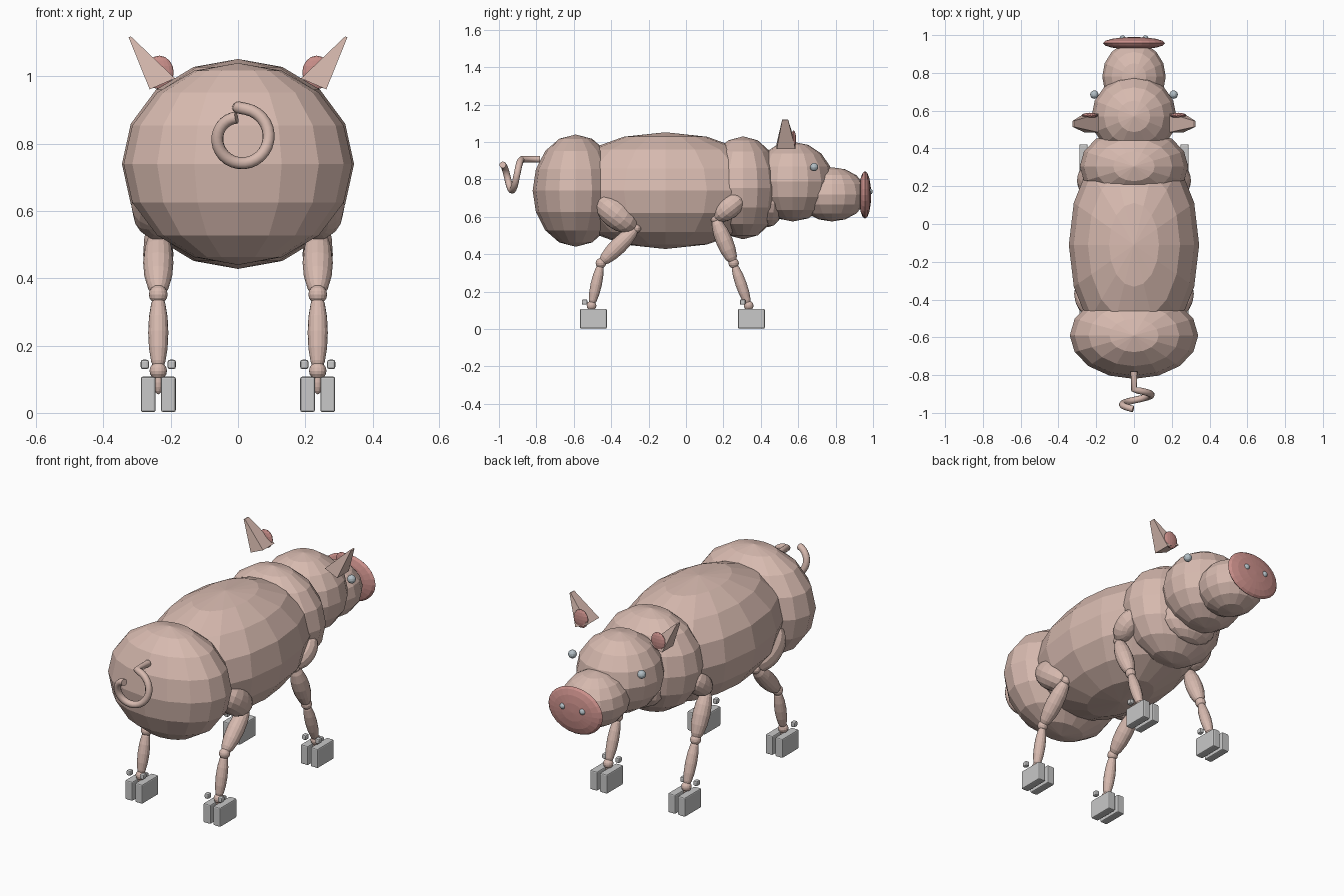
import bpy, bmesh, math
from mathutils import Vector, Matrix

if "Cube" in bpy.data.objects:
    bpy.data.objects.remove(bpy.data.objects["Cube"])


def material(name, rgb):
    m = bpy.data.materials.new(name)
    m.diffuse_color = (*rgb, 1)
    m.use_nodes = True
    m.node_tree.nodes["Principled BSDF"].inputs["Base Color"].default_value = m.diffuse_color
    return m


SKIN = material("skin", (0.68, 0.49, 0.43))
PINK = material("snout_pink", (0.58, 0.27, 0.25))
HOOF = material("hoof_grey", (0.58, 0.58, 0.58))
EYE = material("eye_grey", (0.45, 0.52, 0.56))


def add(name, bm, mat):
    mesh = bpy.data.meshes.new(name)
    bmesh.ops.recalc_face_normals(bm, faces=bm.faces)
    bm.to_mesh(mesh)
    bm.free()
    mesh.materials.append(mat)
    ob = bpy.data.objects.new(name, mesh)
    bpy.context.collection.objects.link(ob)
    return ob


def ball(name, loc, radii, mat=SKIN, rot=None, seg=16, rings=8):
    bm = bmesh.new()
    m = Matrix.Translation(loc) @ (rot or Matrix()) @ Matrix.Diagonal((*radii, 1))
    bmesh.ops.create_uvsphere(bm, u_segments=seg, v_segments=rings, radius=1, matrix=m)
    return add(name, bm, mat)


def limb(name, a, b, r):
    # stretched ball reaching from joint a to joint b
    a, b = Vector(a), Vector(b)
    rot = (b - a).to_track_quat('Z', 'Y').to_matrix().to_4x4()
    return ball(name, (a + b) / 2, (r, r, (b - a).length / 2 + 0.008), SKIN, rot)


def block(name, loc, size, mat, bevel):
    bm = bmesh.new()
    m = Matrix.Translation(loc) @ Matrix.Diagonal((*size, 1))
    bmesh.ops.create_cube(bm, size=1, matrix=m)
    bmesh.ops.bevel(bm, geom=bm.edges[:], offset=bevel, segments=2,
                    profile=0.5, affect='EDGES')
    return add(name, bm, mat)


# trunk and head
ball("body", (0, -0.11, 0.74), (0.345, 0.58, 0.312))
ball("rump", (0, -0.59, 0.74), (0.34, 0.23, 0.30))
ball("shoulders", (0, 0.305, 0.755), (0.287, 0.205, 0.275))
ball("throat", (0, 0.44, 0.67), (0.17, 0.08, 0.125))
ball("head", (0, 0.57, 0.788), (0.225, 0.217, 0.213))
ball("snout", (0, 0.78, 0.72), (0.168, 0.185, 0.145))

# snout disc, a flattened ball with its poles front and back
ball("snout_disc", (0, 0.957, 0.717), (0.165, 0.127, 0.033), PINK,
     Matrix.Rotation(math.radians(90), 4, 'X'), 24, 8)


def ear(name, s):
    # tapered rectangular wedge leaning outwards
    base, tip = Vector((s * 0.225, 0.535, 0.978)), Vector((s * 0.322, 0.53, 1.118))
    across = Vector((s * -0.8, 0, 0.35))
    bm = bmesh.new()
    loops = []
    for c, w, h in ((base, 0.047, 0.05), (tip, 0.004, 0.016)):
        loops.append([bm.verts.new(c + across * w * i + Vector((0, h * j, 0)))
                      for i, j in ((1, 1), (1, -1), (-1, -1), (-1, 1))])
    lo, hi = loops
    bm.faces.new(lo)
    bm.faces.new(hi)
    for k in range(4):
        n = (k + 1) % 4
        bm.faces.new((lo[k], lo[n], hi[n], hi[k]))
    add(name, bm, SKIN)


# hip/shoulder centre, its radii and tilt, then joints as (y, z), and hoof centre y
LEGS = {
    "rear": ((-0.37, 0.615), (0.08, 0.13, 0.08), -38,
             ((-0.265, 0.54), (-0.455, 0.352), (-0.505, 0.125)), -0.495),
    "front": ((0.23, 0.65), (0.065, 0.10, 0.06), 38,
              ((0.155, 0.59), (0.255, 0.352), (0.335, 0.125)), 0.35),
}

for side, s in (("left", -1), ("right", 1)):
    # face details
    ear(f"ear_{side}", s)
    ball(f"inner_ear_{side}", (s * 0.234, 0.575, 1.012), (0.043, 0.014, 0.05), PINK)
    ball(f"eye_{side}", (s * 0.21, 0.685, 0.866), (0.022,) * 3, EYE)
    ball(f"nostril_{side}", (s * 0.06, 0.981, 0.735), (0.017,) * 3, EYE)

    # legs
    x = s * 0.237
    for end, (hip, radii, tilt, joints, hoof_y) in LEGS.items():
        tag = f"{end}_{side}"
        ball(f"hip_{tag}", (x, *hip), radii, SKIN,
             Matrix.Rotation(math.radians(tilt), 4, 'X'))
        knee, hock, ankle = [(x, *j) for j in joints]
        for part, p, r in (("knee", knee, 0.025), ("hock", hock, 0.028),
                           ("ankle", ankle, 0.026)):
            ball(f"{part}_{tag}", p, (r,) * 3)
        limb(f"upper_leg_{tag}", knee, hock, 0.045)
        limb(f"lower_leg_{tag}", hock, ankle, 0.03)
        ball(f"pastern_{tag}", (x, ankle[1], 0.09), (0.014, 0.018, 0.035))
        # split hoof and two dewclaws
        for k, d in (("a", -1), ("b", 1)):
            block(f"hoof_{tag}_{k}", (x + d * 0.03, hoof_y, 0.055),
                  (0.044, 0.143, 0.105), HOOF, 0.006)
            block(f"dewclaw_{tag}_{k}", (x + d * 0.04, hoof_y - 0.047, 0.144),
                  (0.025, 0.03, 0.028), HOOF, 0.007)

# curly tail: straight root followed by one tightening coil
points = [(0, -0.78, 0.908), (0, -0.875, 0.908)]
for i in range(1, 29):
    t = i / 28
    a = math.radians(92 - 350 * t)
    r = 0.085 - 0.026 * t ** 2
    points.append((0.008 + r * math.cos(a), -0.878 - 0.102 * t, 0.82 + r * math.sin(a)))
curve = bpy.data.curves.new("tail", 'CURVE')
curve.dimensions = '3D'
curve.bevel_depth = 0.018
curve.bevel_resolution = 3
curve.use_fill_caps = True
spline = curve.splines.new('POLY')
spline.points.add(len(points) - 1)
for p, co in zip(spline.points, points):
    p.co = (*co, 1)
curve.materials.append(SKIN)
bpy.context.collection.objects.link(bpy.data.objects.new("tail", curve))
